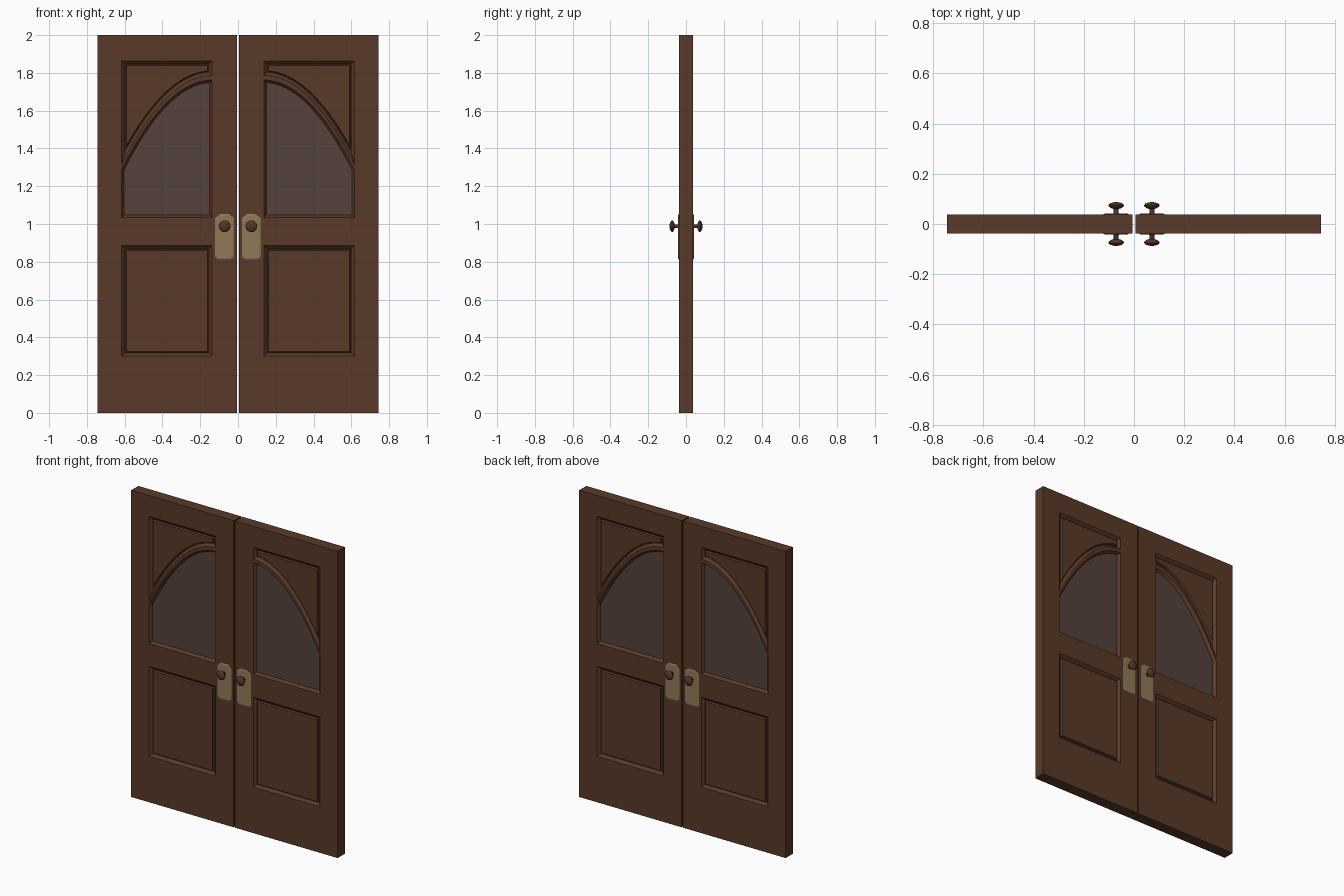
import bpy, bmesh, math

if "Cube" in bpy.data.objects:
    bpy.data.objects.remove(bpy.data.objects["Cube"])

def material(name, rgb):
    m = bpy.data.materials.new(name)
    m.diffuse_color = (*rgb, 1)
    m.use_nodes = True
    m.node_tree.nodes["Principled BSDF"].inputs["Base Color"].default_value = m.diffuse_color
    return m

WOOD = material("dark wood", (0.100, 0.041, 0.021))
GLASS = material("smoky glass", (0.092, 0.055, 0.046))
BRASS = material("dull brass", (0.280, 0.195, 0.097))
KNOB = material("dark bronze", (0.090, 0.037, 0.019))

X0, X1 = 0.137, 0.616      # panel sides on one leaf
T = 0.037                  # half thickness of the door
K = 2.06                   # arch steepness

def loft(name, rings, mat, both=False):
    """Closed solid through rings of (x, y, z) points; both adds a copy on the back."""
    bm = bmesh.new()
    for s in ((1, -1) if both else (1,)):
        vs = [[bm.verts.new((x, y * s, z)) for x, y, z in r] for r in rings]
        n = len(vs[0])
        for a, b in zip(vs, vs[1:]):
            for i in range(n):
                j = (i + 1) % n
                bm.faces.new((a[i], a[j], b[j], b[i]))
        bm.faces.new(vs[0])
        bm.faces.new(vs[-1])
    bmesh.ops.recalc_face_normals(bm, faces=bm.faces)
    me = bpy.data.meshes.new(name)
    bm.to_mesh(me)
    bm.free()
    me.materials.append(mat)
    ob = bpy.data.objects.new(name, me)
    bpy.context.collection.objects.link(ob)
    return ob

def outline(y, d, lo, hi, n):
    """Panel outline inset by d; lo and hi are (height, arch steepness)."""
    def edge(e, x, sign):
        slope = 2 * e[1] * (x - X0)
        return e[0] - e[1] * max(x - X0, 0) ** 2 + sign * d * math.hypot(1, slope)
    xs = [X0 + d + (X1 - X0 - 2 * d) * i / n for i in range(n + 1)]
    return ([(x, y, edge(lo, x, 1)) for x in xs] +
            [(x, y, edge(hi, x, -1)) for x in reversed(xs)])

def mirror(ob):
    m = ob.modifiers.new("other leaf", 'MIRROR')
    m.use_axis = (True, False, False)
    m.use_mirror_merge = False

def rect(y, x0, x1, z0, z1):
    return [(x0, y, z0), (x1, y, z0), (x1, y, z1), (x0, y, z1)]

# Door leaf
leaf = loft("door_leaf", [rect(-T, 0.005, 0.745, 0, 2), rect(T, 0.005, 0.745, 0, 2)], WOOD)
cutters = []

# Recessed mouldings with raised fields, front and back
for name, lo, hi, n in (("lower_panel", (0.300, 0), (0.886, 0), 1),
                        ("upper_panel", (1.787, K), (1.864, 0), 24)):
    cutters.append(loft(name + "_cutter", [outline(-T - 0.016, -0.016, lo, hi, n),
                                           outline(-T + 0.016, 0.016, lo, hi, n)], WOOD, True))
    field = loft(name + "_field", [outline(-T + 0.020, 0.019, lo, hi, n),
                                   outline(-T + 0.005, 0.025, lo, hi, n)], WOOD, True)
    mirror(field)

# Arched window opening and its pane
lo, hi = (1.035, 0), (1.762, K)
cutters.append(loft("window_cutter", [outline(y, d, lo, hi, 24) for y, d in
                    ((-T - 0.018, -0.013), (-T + 0.018, 0.013),
                     (T - 0.018, 0.013), (T + 0.018, -0.013))], WOOD))
pane = loft("window_pane", [outline(y, 0.010, lo, hi, 24) for y in (-0.018, 0.018)], GLASS)
mirror(pane)

# Cut the leaf, then mirror it
bpy.context.view_layer.objects.active = leaf
for c in cutters:
    m = leaf.modifiers.new("cut", 'BOOLEAN')
    m.operation = 'DIFFERENCE'
    m.solver = 'EXACT'
    m.object = c
    bpy.ops.object.modifier_apply(modifier=m.name)
    bpy.data.objects.remove(c)
mirror(leaf)

# Handle plate with clipped corners and bevelled rim
PX, PZ = 0.071, 0.932
half = [(0.033, -0.120), (0.050, -0.107), (0.050, 0.100), (0.022, 0.120)]
shape = half + [(-x, z) for x, z in reversed(half)]
plate = loft("handle_plate", [[(PX + x * s, y, PZ + z * (1 + (s - 1) * 0.45)) for x, z in shape]
             for y, s in ((-0.035, 1), (-0.039, 1), (-0.042, 0.88))], BRASS, True)
mirror(plate)

# Round knob on a thin neck
profile = ((0.040, 0.014), (0.044, 0.010), (0.060, 0.010), (0.063, 0.020), (0.069, 0.029),
           (0.075, 0.031), (0.081, 0.026), (0.085, 0.016), (0.087, 0.006))
knob = loft("door_knob", [[(PX + r * math.cos(a * math.tau / 20), -y,
                            0.988 + r * math.sin(a * math.tau / 20)) for a in range(20)]
                          for y, r in profile], KNOB, True)
mirror(knob)
bpy.ops.object.select_all(action='DESELECT')
knob.select_set(True)
bpy.context.view_layer.objects.active = knob
bpy.ops.object.shade_smooth_by_angle(angle=math.radians(50))
